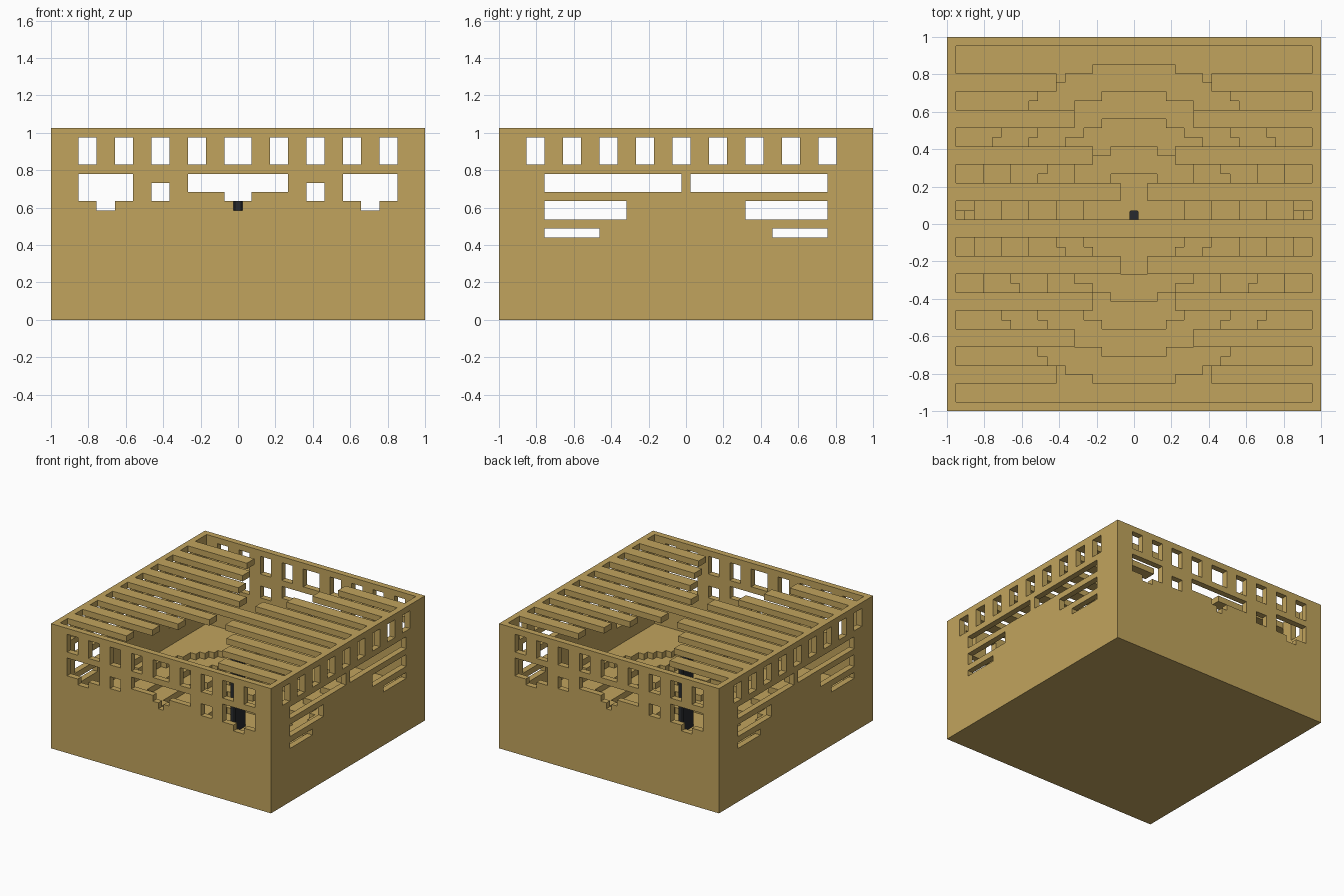
import bpy, bmesh

if "Cube" in bpy.data.objects:
    bpy.data.objects.remove(bpy.data.objects["Cube"], do_unlink=True)

N = 41            # cells along each side
H = 21            # cells in height
U = 2.0 / N       # cell size
MID = N // 2


def material(name, rgb):
    m = bpy.data.materials.new(name)
    m.use_nodes = True
    m.diffuse_color = (*rgb, 1)
    bsdf = m.node_tree.nodes["Principled BSDF"]
    bsdf.inputs["Base Color"].default_value = (*rgb, 1)
    bsdf.inputs["Roughness"].default_value = 0.9
    return m


SAND = material("sandstone", (0.535, 0.372, 0.110))
DARK = material("dark_stone", (0.021, 0.023, 0.027))


def finish(name, bm, mat):
    me = bpy.data.meshes.new(name)
    bmesh.ops.recalc_face_normals(bm, faces=bm.faces[:])
    bm.to_mesh(me)
    bm.free()
    me.materials.append(mat)
    ob = bpy.data.objects.new(name, me)
    bpy.context.collection.objects.link(ob)
    return ob


def world(x, y, z):
    return ((x - N / 2) * U, (y - N / 2) * U, z * U)


def plate(name, cols, rows, solid, place):
    """One-cell-thick plate made of the cells where solid(i, j) is true."""
    bm = bmesh.new()
    cells = {(i, j) for i in range(*cols) for j in range(*rows) if solid(i, j)}

    def quad(*pts):
        bm.faces.new([bm.verts.new(world(*place(*p))) for p in pts])

    for i, j in cells:
        for k in (0, 1):
            ring = [(i, j, k), (i + 1, j, k), (i + 1, j + 1, k), (i, j + 1, k)]
            quad(*(ring if k else ring[::-1]))
        for di, dj, a, b in ((-1, 0, (0, 1), (0, 0)), (1, 0, (1, 0), (1, 1)),
                             (0, -1, (0, 0), (1, 0)), (0, 1, (1, 1), (0, 1))):
            if (i + di, j + dj) not in cells:
                p, q = (i + a[0], j + a[1]), (i + b[0], j + b[1])
                quad((*p, 0), (*q, 0), (*q, 1), (*p, 1))
    bmesh.ops.remove_doubles(bm, verts=bm.verts[:], dist=1e-5)
    bmesh.ops.recalc_face_normals(bm, faces=bm.faces[:])
    bmesh.ops.dissolve_limit(bm, angle_limit=0.01, verts=bm.verts[:], edges=bm.edges[:])
    return finish(name, bm, SAND)


def box(name, x0, x1, y0, y1, z0, z1, mat):
    bm = bmesh.new()
    bmesh.ops.create_cube(bm, size=1)
    for v in bm.verts:
        v.co = world(x1 if v.co.x > 0 else x0, y1 if v.co.y > 0 else y0,
                     z1 if v.co.z > 0 else z0)
    return finish(name, bm, mat)


def mirrored(holes):
    return holes + [(N - b, N - a, c, d) for a, b, c, d in holes]


def inside(holes, i, j):
    return any(a <= i < b and c <= j < d for a, b, c, d in holes)


# Window openings as (start, end, bottom, top) in cells
front_holes = mirrored(
    [(a, a + 2, 17, 20) for a in (3, 7, 11, 15)]
    + [(19, 22, 17, 20), (3, 9, 13, 16), (5, 7, 12, 13), (11, 13, 13, 15),
       (15, 26, 14, 16), (19, 22, 13, 14), (20, 21, 12, 13)])
side_holes = ([(a, a + 2, 17, 20) for a in range(3, 37, 4)]
              + mirrored([(5, 20, 14, 16), (5, 14, 11, 13), (5, 11, 9, 10)]))

# Four outer walls
for name, at in (("front_wall", 0), ("back_wall", N - 1)):
    plate(name, (0, N), (0, H - 1), lambda i, j: not inside(front_holes, i, j),
          lambda i, j, k, at=at: (i, at + k, j))
for name, at in (("right_wall", 0), ("left_wall", N - 1)):
    plate(name, (1, N - 1), (0, H - 1), lambda i, j: not inside(side_holes, i, j),
          lambda i, j, k, at=at: (at + k, i, j))

# Roof rim with slats that leave an hourglass opening
gaps = [8, 6, 4, 1, -1, 1, 4, 6, 8]


def roof_cell(i, j):
    if i in (0, N - 1) or j in (0, N - 1):
        return True
    n, r = divmod(j - 3, 4)
    return 0 <= n < 9 and r < 2 and abs(i - MID) > gaps[n]


plate("slatted_roof", (0, N), (0, N), roof_cell, lambda i, j, k: (i, j, H - 1 + k))

# Sunken round bowl: floor plus five terraces
box("bowl_floor", 1, N - 1, 1, N - 1, 0, 1, SAND)
for level, radius in enumerate((5.5, 8.5, 11.5, 14.5, 17.5), 1):
    plate(f"terrace_{level}", (1, N - 1), (1, N - 1),
          lambda i, j: (i - MID) ** 2 + (j - MID) ** 2 > radius ** 2,
          lambda i, j, k: (i, j, level + k))

# Small steps against the two side walls
for side, outer, inner in (("right", 1, 2), ("left", N - 2, N - 3)):
    box(f"{side}_lower_step", inner, inner + 1, MID - 1, MID + 2, 6, 7, SAND)
    box(f"{side}_upper_step", outer, outer + 1, MID - 1, MID + 2, 6, 8, SAND)

# Dark standing slab in the middle, with softened upright edges
slab = box("centre_slab", MID, MID + 1, MID - 1, MID + 2, 1, 13, DARK)
bm = bmesh.new()
bm.from_mesh(slab.data)
upright = [e for e in bm.edges if abs(e.verts[0].co.z - e.verts[1].co.z) > 0.1]
bmesh.ops.bevel(bm, geom=upright, offset=0.008, segments=1, affect='EDGES')
bm.to_mesh(slab.data)
bm.free()
